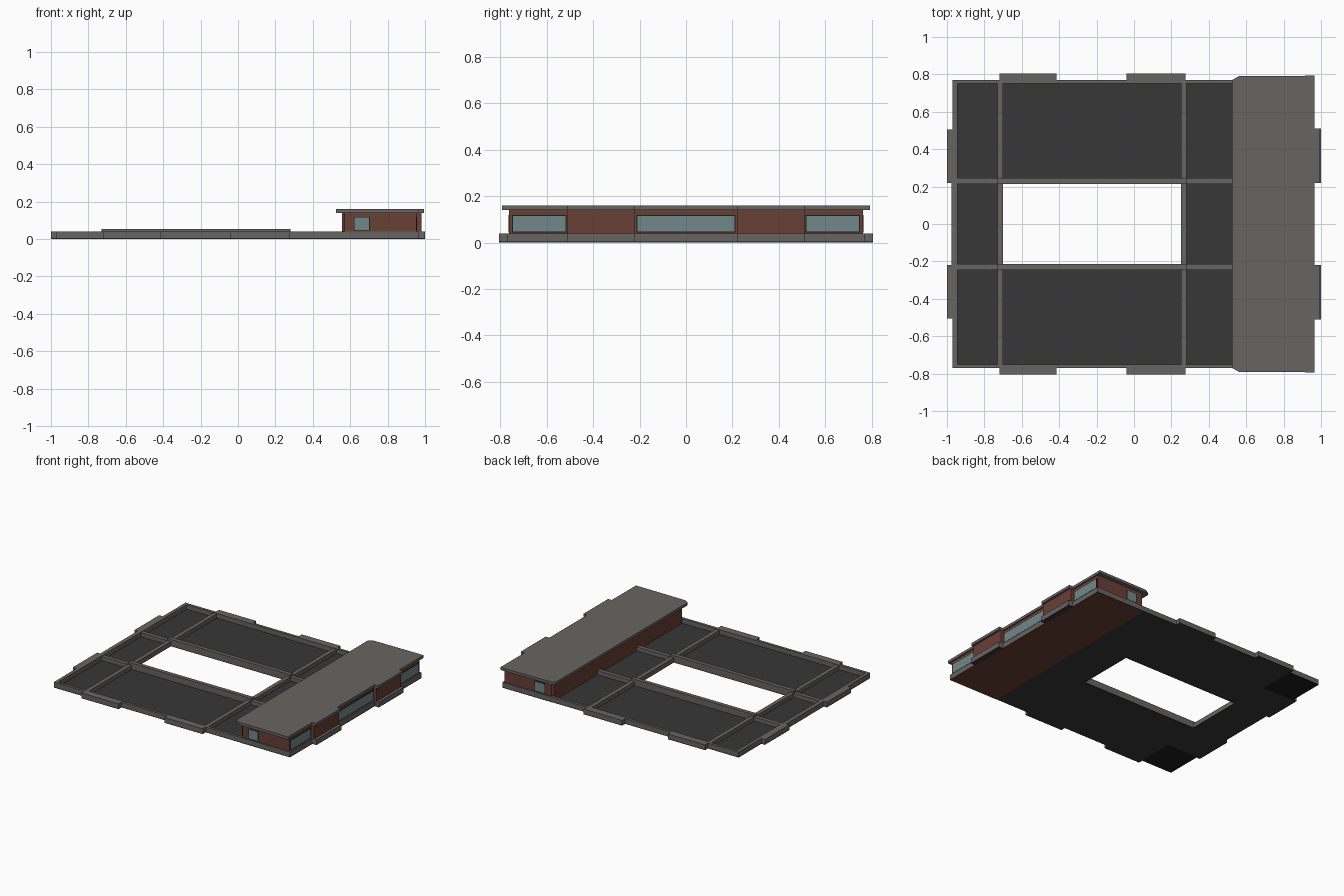
import bpy

if "Cube" in bpy.data.objects:
    bpy.data.objects.remove(bpy.data.objects["Cube"])


def material(name, rgb):
    m = bpy.data.materials.new(name)
    m.diffuse_color = (*rgb, 1)
    m.use_nodes = True
    m.node_tree.nodes["Principled BSDF"].inputs["Base Color"].default_value = m.diffuse_color
    return m


STONE = material("stone", (0.135, 0.13, 0.12))
FELT = material("roof_felt", (0.038, 0.038, 0.038))
BLACK = material("black_felt", (0.012, 0.012, 0.012))
BRICK = material("brick", (0.14, 0.05, 0.035))
GLASS = material("glass", (0.16, 0.25, 0.26))


def prism(name, loops, z0, z1, mat):
    """Extrude closed 2D loops (later loops inside the first become holes)."""
    cu = bpy.data.curves.new(name, 'CURVE')
    cu.dimensions = '2D'
    cu.fill_mode = 'BOTH'
    cu.extrude = (z1 - z0) / 2
    for loop in loops:
        s = cu.splines.new('POLY')
        s.points.add(len(loop) - 1)
        for p, (x, y) in zip(s.points, loop):
            p.co = (x, y, 0, 1)
        s.use_cyclic_u = True
    tmp = bpy.data.objects.new(name + "_curve", cu)
    bpy.context.collection.objects.link(tmp)
    dg = bpy.context.evaluated_depsgraph_get()
    me = bpy.data.meshes.new_from_object(tmp.evaluated_get(dg))
    bpy.data.objects.remove(tmp)
    for v in me.vertices:
        v.co.z += (z0 + z1) / 2
    for p in me.polygons:
        p.use_smooth = False
    me.materials.clear()
    me.materials.append(mat)
    ob = bpy.data.objects.new(name, me)
    bpy.context.collection.objects.link(ob)
    return ob


def rect(x0, x1, y0, y1):
    return [(x0, y0), (x1, y0), (x1, y1), (x0, y1)]


def box(name, x0, x1, y0, y1, z0, z1, mat):
    return prism(name, [rect(x0, x1, y0, y1)], z0, z1, mat)


def mirrored(half):
    """Complete an outline given for y < 0 by mirroring it across y = 0."""
    return half + [(x, -y) for x, y in reversed(half)]


def east_steps(x, bump):
    return [(x, -0.51), (bump, -0.51), (bump, -0.22), (x, -0.22)]


# Outer outline with projecting bays
base = mirrored([(-0.975, -0.22), (-1.0, -0.22), (-1.0, -0.505), (-0.97, -0.505),
                 (-0.97, -0.77), (-0.72, -0.77), (-0.72, -0.805), (-0.415, -0.805),
                 (-0.415, -0.77), (-0.04, -0.77), (-0.04, -0.805), (0.275, -0.805),
                 (0.275, -0.77), (0.965, -0.77)] + east_steps(0.965, 1.0))
court = rect(-0.70, 0.25, -0.215, 0.215)

# Flat lower roof and outer parapet
prism("lower_roof_slab", [base, court], 0.001, 0.006, FELT)
prism("outer_parapet", [base, rect(-0.945, 0.57, -0.75, 0.75)], 0.006, 0.04, STONE)

# Courtyard walls and dividing ridges
for tag, s in (("front", -1), ("back", 1)):
    ya, yb = sorted((s * 0.215, s * 0.245))
    box("courtyard_wall_" + tag, -0.73, 0.28, ya, yb, 0.006, 0.052, STONE)
    box("ridge_west_" + tag, -0.945, -0.73, ya, yb, 0.006, 0.036, STONE)
    box("ridge_east_" + tag, 0.28, 0.57, ya, yb, 0.006, 0.036, STONE)
    ya, yb = sorted((s * 0.245, s * 0.75))
    box("cross_ridge_west_" + tag, -0.73, -0.70, ya, yb, 0.006, 0.036, STONE)
    box("cross_ridge_east_" + tag, 0.25, 0.28, ya, yb, 0.006, 0.036, STONE)
    # Dark corner panels under the slab
    ya, yb = sorted((s * 0.5, s * 0.77))
    box("corner_underside_" + tag, -0.97, -0.72, ya, yb, 0, 0.003, BLACK)
box("courtyard_end_west", -0.73, -0.70, -0.215, 0.215, 0.006, 0.036, STONE)
box("courtyard_end_east", 0.25, 0.28, -0.215, 0.215, 0.006, 0.036, STONE)

# Upper storey: brick walls, underside and roof
walls = mirrored([(0.555, -0.745), (0.57, -0.762), (0.955, -0.762)]
                 + east_steps(0.955, 0.98))
brick = prism("brick_walls", [walls], 0.006, 0.141, BRICK)
box("brick_underside", 0.56, 0.965, -0.77, 0.77, 0, 0.003, BRICK)
roof = mirrored([(0.525, -0.77), (0.56, -0.79), (0.965, -0.793)]
                + east_steps(0.965, 0.995))
prism("upper_roof", [roof], 0.14, 0.16, STONE)

# Windows: thin dark frame with glass in front
def window(name, x0, x1, y0, y1, along_y):
    f = 0.004
    box(name + "_frame", x0, x1, y0, y1, 0.044, 0.118, BLACK)
    if along_y:
        box(name + "_glass", x0, x1 + 0.001, y0 + f, y1 - f, 0.048, 0.114, GLASS)
    else:
        box(name + "_glass", x0 + f, x1 - f, y0 - 0.001, y1 + 0.001, 0.048, 0.114, GLASS)


window("window_east_middle", 0.95, 0.957, -0.213, 0.213, True)
window("window_east_front", 0.95, 0.957, -0.75, -0.515, True)
window("window_east_back", 0.95, 0.957, 0.515, 0.75, True)
window("window_front", 0.62, 0.705, -0.764, -0.757, False)
window("window_back", 0.62, 0.705, 0.757, 0.764, False)
